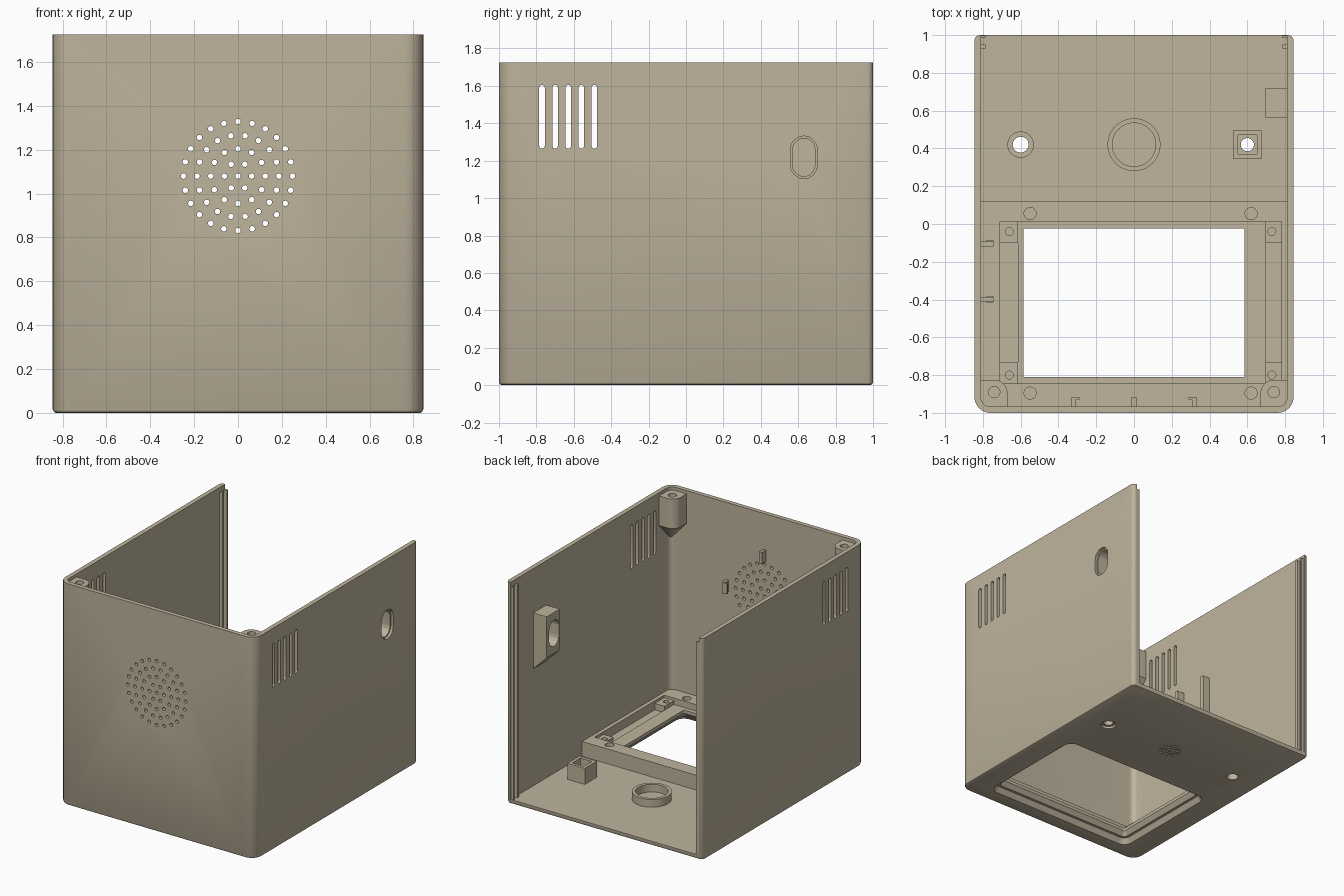
import bpy, bmesh, math

if "Cube" in bpy.data.objects:
    bpy.data.objects.remove(bpy.data.objects["Cube"])

mat = bpy.data.materials.new("warm_beige")
mat.diffuse_color = (0.52, 0.455, 0.335, 1)
mat.use_nodes = True
mat.node_tree.nodes["Principled BSDF"].inputs["Base Color"].default_value = mat.diffuse_color


# ---------- helpers ----------
def loft(bm, rings):
    """Closed solid through rings with equal point counts."""
    vs = [[bm.verts.new(p) for p in r] for r in rings]
    n = len(vs[0])
    faces = [bm.faces.new(vs[0]), bm.faces.new(vs[-1])]
    for a, b in zip(vs, vs[1:]):
        for i in range(n):
            j = (i + 1) % n
            faces.append(bm.faces.new((a[i], a[j], b[j], b[i])))
    bmesh.ops.recalc_face_normals(bm, faces=faces)


def rrect(x0, x1, y0, y1, rf, rb, z, n=8):
    """Rounded rectangle: rf = front corner radius, rb = back corner radius."""
    pts = []
    for cx, cy, r, a0 in ((x1 - rb, y1 - rb, rb, 0), (x0 + rb, y1 - rb, rb, 90),
                          (x0 + rf, y0 + rf, rf, 180), (x1 - rf, y0 + rf, rf, 270)):
        for i in range(n + 1):
            a = math.radians(a0 + 90 * i / n)
            pts.append((cx + r * math.cos(a), cy + r * math.sin(a), z))
    return pts


def box(bm, x0, x1, y0, y1, z0, z1):
    loft(bm, [[(x0, y0, z), (x1, y0, z), (x1, y1, z), (x0, y1, z)] for z in (z0, z1)])


def cyl(bm, x, y, r, z0, z1, n=32):
    loft(bm, [[(x + r * math.cos(2 * math.pi * i / n), y + r * math.sin(2 * math.pi * i / n), z)
               for i in range(n)] for z in (z0, z1)])


def cyl_y(bm, x, z, r, y0, y1, n=16):
    loft(bm, [[(x + r * math.cos(2 * math.pi * i / n), y, z + r * math.sin(2 * math.pi * i / n))
               for i in range(n)] for y in (y0, y1)])


def slot(x, yc, w, z0, z1, n=8):
    """Upright stadium outline in the yz plane."""
    pts = []
    for zc, a0 in ((z1 - w, 0), (z0 + w, math.pi)):
        for i in range(n + 1):
            a = a0 + math.pi * i / n
            pts.append((x, yc + w * math.cos(a), zc + w * math.sin(a)))
    return pts


def finish(bm, name, smooth=True):
    me = bpy.data.meshes.new(name)
    bm.to_mesh(me)
    bm.free()
    ob = bpy.data.objects.new(name, me)
    bpy.context.collection.objects.link(ob)
    me.materials.append(mat)
    if smooth:
        shade(ob)
    return ob


def shade(ob):
    bpy.ops.object.select_all(action='DESELECT')
    ob.select_set(True)
    bpy.context.view_layer.objects.active = ob
    bpy.ops.object.shade_smooth_by_angle(angle=math.radians(30))


def cut(ob, *builders):
    """Subtract one solid set per builder and apply."""
    for build in builders:
        bm = bmesh.new()
        build(bm)
        c = finish(bm, "cutter", False)
        m = ob.modifiers.new("cut", 'BOOLEAN')
        m.operation, m.solver, m.object = 'DIFFERENCE', 'EXACT', c
        bpy.context.view_layer.update()
        me = bpy.data.meshes.new_from_object(ob.evaluated_get(bpy.context.evaluated_depsgraph_get()))
        ob.modifiers.clear()
        ob.data = me
        bpy.data.objects.remove(c)
    shade(ob)


def make(name, build, *cuts):
    bm = bmesh.new()
    build(bm)
    ob = finish(bm, name)
    if cuts:
        cut(ob, *cuts)
    return ob


# ---------- cutters ----------
W, H, T = 0.845, 1.725, 0.035


def cavity(bm):
    loft(bm, [rrect(-W + T, W - T, -1 + T, 1.2, 0.045, 0.01, z) for z in (T, 2)])


def window(bm):  # flared screen opening
    loft(bm, [rrect(-0.585 - g, 0.585 + g, -0.81 - g, -0.025 + g, r, r, z)
              for g, r, z in ((0.085, 0.085, -0.02), (0.07, 0.07, 0), (0.045, 0.05, 0.04),
                              (0.025, 0.03, 0.04), (0, 0.008, 0.075), (0, 0.008, 0.3))])


def vents(bm):
    for i in range(5):
        loft(bm, [slot(x, -0.77 + 0.07 * i, 0.015, 1.265, 1.605) for x in (-1, 1)])


def port(bm):
    loft(bm, [slot(x, 0.63, w, 1.218 - 0.042 - w, 1.218 + 0.042 + w)
              for x, w in ((0.9, 0.072), (0.825, 0.072), (0.825, 0.06), (0.6, 0.06))])


def speaker(bm):  # concentric hole rings
    cyl_y(bm, 0, 1.08, 0.0125, -1.1, -0.9)
    for k in range(1, 5):
        for i in range(6 * k):
            a = 2 * math.pi * (i + (0.5 if k == 3 else 0)) / (6 * k)
            if k == 3:
                a = 2 * math.pi * i / 18
            cyl_y(bm, 0.0622 * k * math.cos(a), 1.08 + 0.0622 * k * math.sin(a), 0.0125, -1.1, -0.9)


def floor_holes(bm):
    cyl(bm, -0.6, 0.42, 0.042, -0.1, 0.1)
    loft(bm, [[(0.6 + r * math.cos(math.pi * i / 16), 0.42 + r * math.sin(math.pi * i / 16), z)
               for i in range(32)] for r, z in ((0.055, -0.1), (0.055, 0.018), (0.035, 0.018), (0.035, 0.1))])
    for k in range(4):  # blind microphone pits
        for i in range(max(1, 6 * k)):
            a = 2 * math.pi * i / max(1, 6 * k)
            cyl(bm, 0.025 * k * math.cos(a), 0.42 + 0.025 * k * math.sin(a), 0.008, -0.1, 0.02, 10)


# ---------- shell ----------
make("case_shell",
     lambda bm: loft(bm, [rrect(-W + g, W - g, -1 + g, 1 - g, 0.085 - g, 0.03 - g, z)
                          for g, z in ((0.015, 0), (0.005, 0.005), (0, 0.015), (0, H))]),
     cavity, window, vents, port, speaker, floor_holes)


# ---------- screen frame ----------
def recess(bm):
    box(bm, -0.71, 0.78, -0.845, 0.01, 0.1, 0.3)


def side_channels(bm):
    for x0, x1 in ((-0.71, -0.615), (0.695, 0.78)):
        box(bm, x0, x1, -0.73, -0.1, 0.08, 0.3)


def frame_holes(bm):
    for x in (-0.55, 0.62):
        for y in (0.055, -0.895):
            cyl(bm, x, y, 0.032, 0.09, 0.3)


make("screen_frame", lambda bm: box(bm, -0.815, 0.815, -0.97, 0.12, 0.02, 0.15),
     window, recess, side_channels, frame_holes)

for x0, x1, hx in ((-0.715, -0.615, -0.66), (0.695, 0.785, 0.73)):
    for y0, y1, hy in ((-0.1, 0.015, -0.04), (-0.85, -0.73, -0.8)):
        make("screen_screw_pad", lambda bm: box(bm, x0, x1, y0, y1, 0.09, 0.13),
             lambda bm: cyl(bm, hx, hy, 0.021, 0.1, 0.3, 20))

# ---------- floor fittings ----------
make("round_collar", lambda bm: cyl(bm, 0, 0.42, 0.14, 0.02, 0.095, 48),
     lambda bm: cyl(bm, 0, 0.42, 0.115, 0, 0.3, 48))
make("small_collar", lambda bm: cyl(bm, -0.6, 0.42, 0.07, 0.02, 0.095),
     lambda bm: cyl(bm, -0.6, 0.42, 0.042, 0, 0.3))
make("switch_socket", lambda bm: box(bm, 0.525, 0.675, 0.345, 0.495, 0.02, 0.16),
     lambda bm: box(bm, 0.55, 0.65, 0.37, 0.47, 0.09, 0.3),
     lambda bm: cyl(bm, 0.6, 0.42, 0.035, 0, 0.3))

# ---------- port housing on the right wall ----------
make("port_housing",
     lambda bm: loft(bm, [[(0.825, y, 0.93), (0.695, y, 1.06), (0.695, y, 1.38), (0.825, y, 1.38)]
                          for y in (0.56, 0.72)]), port)

# ---------- corner screw posts ----------
for s in (-1, 1):
    def post(bm):
        rings = []
        for k, z in ((0.02, 1.31), (1, 1.47), (1, 1.7)):
            pts = [(0.82, -0.975), (0.82, -0.825), (0.74, -0.825)]
            pts += [(0.74 - 0.07 * math.sin(a), -0.895 + 0.07 * math.cos(a))
                    for a in (math.pi / 16 * i for i in range(1, 9))]
            pts.append((0.67, -0.975))
            rings.append([(s * (0.82 + (x - 0.82) * k), -0.975 + (y + 0.975) * k, z) for x, y in pts])
        loft(bm, rings)
    make("corner_post", post, lambda bm: cyl(bm, s * 0.74, -0.89, 0.03, 1.55, 1.9, 24))

    # rear panel guide rails
    def rails(bm):
        for y0, y1 in ((0.93, 0.95), (0.985, 0.997)):
            a, b = sorted((s * 0.785, s * 0.82))
            box(bm, a, b, y0, y1, 0.03, 1.69)
    make("panel_rail", rails)

# ---------- speaker clips inside the front wall ----------
for x, z in ((-0.32, 1.08), (0.32, 1.08), (0, 1.4), (0, 0.76)):
    def clip(bm):
        box(bm, x - 0.012, x + 0.012, -0.97, -0.915, z - 0.045, z + 0.045)
        dx, dz = -0.02 * (x > 0) + 0.02 * (x < 0), 0.0
        box(bm, x - 0.012 + dx, x + 0.012 + dx, -0.93, -0.915, z - 0.04, z + 0.04)
    make("speaker_clip", clip)

# ---------- board clips on the left wall ----------
for y, d in ((-0.105, 1), (-0.4, -1)):
    def board_clip(bm):
        box(bm, -0.82, -0.745, y - 0.013, y + 0.013, 0.78, 1.15)
        box(bm, -0.78, -0.745, y - 0.015, y + 0.02, 0.8, 1.13)
    make("board_clip", board_clip)
